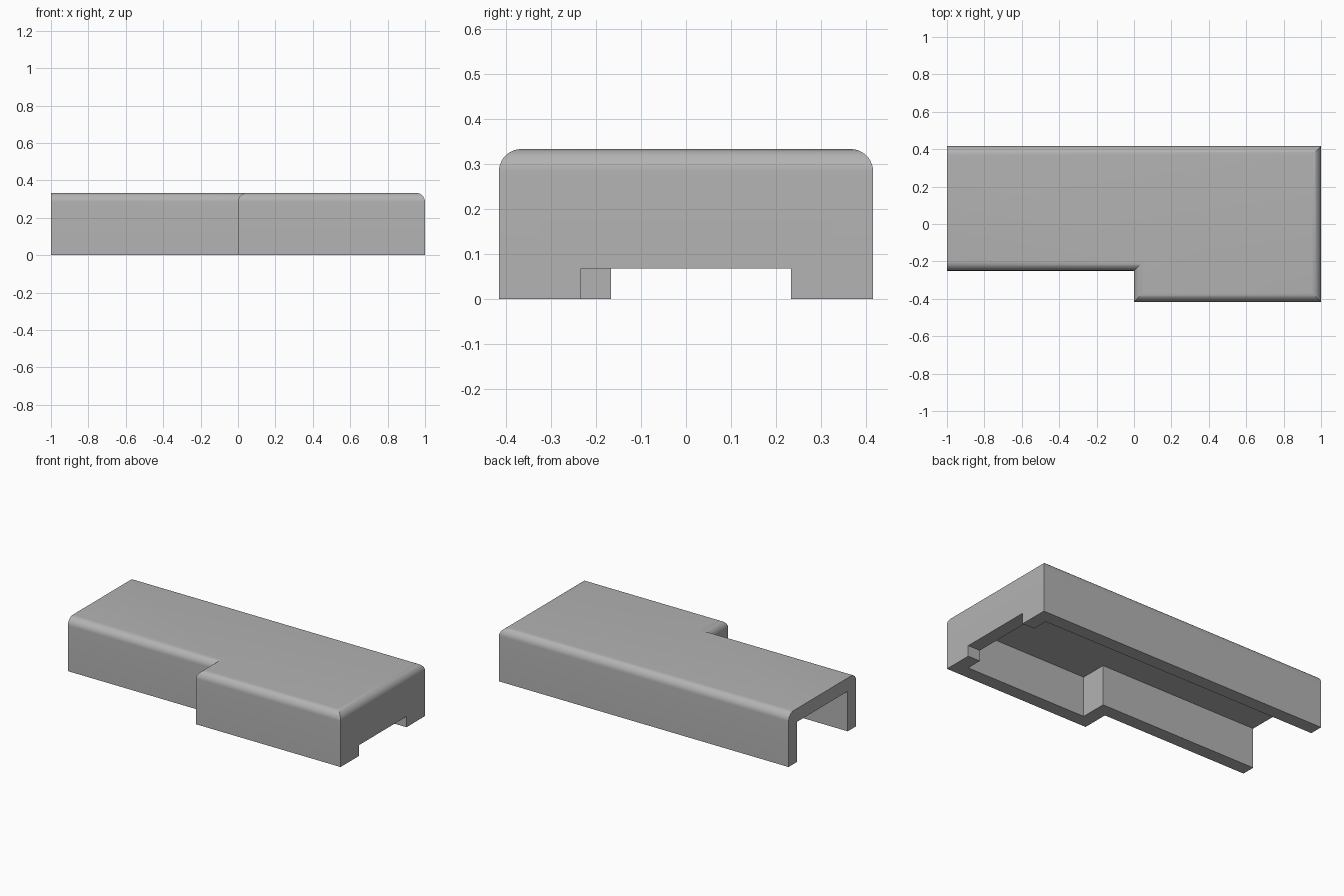
import bpy, bmesh, math

cube = bpy.data.objects.get("Cube")
if cube:
    bpy.data.objects.remove(cube, do_unlink=True)

HEIGHT, WALL, FILLET, STEPS = 1 / 3, 1 / 12, 0.05, 10
BACK, FRONT, STEP = 5 / 12, -5 / 12, -0.25

# Stepped outline: corner position and its inward direction (the -x end stays open)
OUTLINE = [
    (-1, BACK, 0, -1), (-1, STEP, 0, 1), (0, STEP, 1, 1),
    (0, FRONT, 1, 1), (1, FRONT, -1, 1), (1, BACK, -1, -1),
]

grey = bpy.data.materials.new("plain grey")
grey.use_nodes = True
colour = (0.45, 0.45, 0.45, 1)
grey.diffuse_color = colour
grey.node_tree.nodes["Principled BSDF"].inputs["Base Color"].default_value = colour

bm = bmesh.new()


def ring(inset, z):
    return [bm.verts.new((x + dx * inset, y + dy * inset, z)) for x, y, dx, dy in OUTLINE]


def bridge(a, b):
    # Join two rings along every side except the open end
    for i in range(1, len(a)):
        j = (i + 1) % len(a)
        bm.faces.new((a[i], a[j], b[j], b[i]))


# Outer skin: straight walls, then a rounded top edge
outer = [ring(0, 0)]
for k in range(STEPS + 1):
    a = math.pi / 2 * k / STEPS
    outer.append(ring(FILLET * (1 - math.cos(a)), HEIGHT - FILLET + FILLET * math.sin(a)))
# Inner cavity
inner = [ring(WALL, 0), ring(WALL, HEIGHT - WALL)]

for rings in (outer, inner):
    for lower, upper in zip(rings, rings[1:]):
        bridge(lower, upper)
    bm.faces.new(rings[-1])
bridge(inner[0], outer[0])

# Arch-shaped face at the open end
bm.faces.new([r[0] for r in outer] + [r[1] for r in reversed(outer)]
             + [r[1] for r in inner] + [r[0] for r in reversed(inner)])
bmesh.ops.recalc_face_normals(bm, faces=bm.faces)

mesh = bpy.data.meshes.new("cover_shell")
bm.to_mesh(mesh)
bm.free()
mesh.materials.append(grey)
shell = bpy.data.objects.new("cover_shell", mesh)
bpy.context.collection.objects.link(shell)

# Low notch through the closed end wall
bpy.ops.mesh.primitive_cube_add(size=1, location=(1, 0, 0))
cutter = bpy.context.object
cutter.name = "notch_cutter"
cutter.scale = (0.3, 0.467, 0.134)
cutter.hide_render = True
cut = shell.modifiers.new("notch", "BOOLEAN")
cut.operation = "DIFFERENCE"
cut.solver = "EXACT"
cut.object = cutter

bpy.ops.object.select_all(action="DESELECT")
shell.select_set(True)
bpy.context.view_layer.objects.active = shell
bpy.ops.object.modifier_apply(modifier=cut.name)
bpy.data.objects.remove(cutter, do_unlink=True)
bpy.ops.object.shade_smooth_by_angle(angle=math.radians(30))
